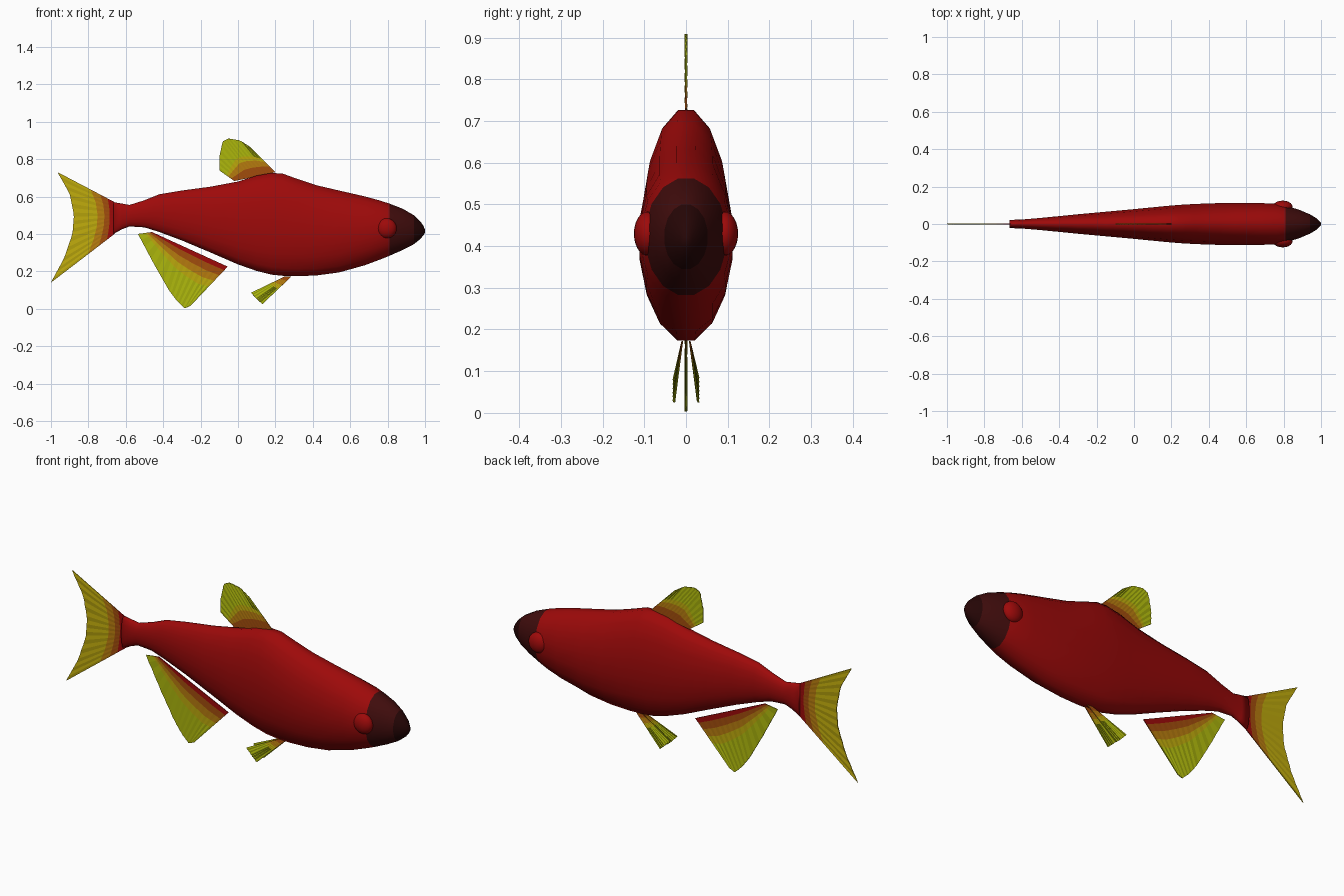
import bpy, bmesh, math

if "Cube" in bpy.data.objects:
    bpy.data.objects.remove(bpy.data.objects["Cube"])


def material(name, rgb):
    m = bpy.data.materials.new(name)
    m.diffuse_color = [(c / 255) ** 2.2 for c in rgb] + [1]
    m.use_nodes = True
    m.node_tree.nodes["Principled BSDF"].inputs["Base Color"].default_value = m.diffuse_color
    return m


RED = material("body red", (156, 18, 18))
SNOUT = material("snout brown", (66, 20, 20))
NOSE = material("nose dark", (42, 14, 14))
BROWN = material("fin brown", (160, 78, 20))
ORANGE = material("fin orange", (180, 122, 22))
GOLD = material("fin gold", (186, 166, 20))
LIME = material("fin lime", (170, 180, 20))


def finish(name, bm, mats, smooth=True):
    bmesh.ops.recalc_face_normals(bm, faces=bm.faces[:])
    me = bpy.data.meshes.new(name)
    bm.to_mesh(me)
    bm.free()
    for m in mats:
        me.materials.append(m)
    for p in me.polygons:
        p.use_smooth = smooth
    ob = bpy.data.objects.new(name, me)
    bpy.context.collection.objects.link(ob)
    return ob


# Body: lofted oval sections (x, top z, bottom z, half width)
SECTIONS = [
    (-0.665, .570, .400, .022), (-0.62, .562, .425, .024),
    (-0.58, .555, .440, .026), (-0.50, .580, .435, .033),
    (-0.42, .612, .410, .041), (-0.30, .632, .365, .053),
    (-0.15, .652, .302, .067), (0.00, .680, .237, .081),
    (0.10, .712, .202, .091), (0.18, .726, .182, .099),
    (0.24, .722, .176, .104), (0.32, .693, .174, .109),
    (0.42, .660, .178, .113), (0.54, .632, .194, .114),
    (0.68, .600, .233, .114), (0.76, .578, .263, .110),
    (0.81, .562, .283, .099), (0.88, .535, .314, .079),
    (0.94, .500, .345, .053), (0.975, .467, .373, .032),
    (0.993, .440, .395, .015), (1.0, .422, .409, .005),
]
SIDES = 16
bm = bmesh.new()
rings = []
for x, top, bot, w in SECTIONS:
    mid, half = (top + bot) / 2, (top - bot) / 2 / math.cos(math.pi / SIDES)
    rings.append([bm.verts.new((x, w * math.sin(a), mid + half * math.cos(a)))
                  for a in [(i + .5) * 2 * math.pi / SIDES for i in range(SIDES)]])
for r0, r1, s in zip(rings, rings[1:], SECTIONS):
    for i in range(SIDES):
        j = (i + 1) % SIDES
        f = bm.faces.new((r0[i], r0[j], r1[j], r1[i]))
        f.material_index = 2 if s[0] > .93 else 1 if s[0] > .8 else 0
bm.faces.new(rings[0])
bm.faces.new(rings[-1]).material_index = 2
finish("body", bm, (RED, SNOUT, NOSE))

# Eyes: flattened bulges on both sides of the head
for side, label in ((-1, "right"), (1, "left")):
    bm = bmesh.new()
    bmesh.ops.create_uvsphere(bm, u_segments=20, v_segments=12, radius=1)
    for v in bm.verts:
        v.co = (.795 + .053 * v.co.x, side * .092 + .033 * v.co.y, .43 + .053 * v.co.z)
    finish(label + "_eye", bm, (RED,))


def along(points, t):
    s = t * (len(points) - 1)
    i = min(int(s), len(points) - 2)
    f = s - i
    return [a + (b - a) * f for a, b in zip(points[i], points[i + 1])]


# Fin: thin ribbed sheet lofted from a base line to an outer edge, in colour bands
def fin(name, base, edge, bands, y0=0, y1=0, cols=24):
    bm = bmesh.new()
    levels = [0] + [b[0] for b in bands]
    rows = []
    for t in levels:
        row = []
        for c in range(cols + 1):
            a, b = along(base, c / cols), along(edge, c / cols)
            ripple = .0012 * t * (-1) ** c
            row.append(bm.verts.new((a[0] + (b[0] - a[0]) * t,
                                     y0 + (y1 - y0) * t + ripple,
                                     a[1] + (b[1] - a[1]) * t)))
        rows.append(row)
    for k in range(len(bands)):
        for c in range(cols):
            f = bm.faces.new((rows[k][c], rows[k][c + 1], rows[k + 1][c + 1], rows[k + 1][c]))
            f.material_index = k
    ob = finish(name, bm, [b[1] for b in bands], smooth=False)
    mod = ob.modifiers.new("thickness", "SOLIDIFY")
    mod.thickness = .004
    mod.offset = 0


fin("tail_fin",
    [(-.66, .57), (-.66, .40)],
    [(-.965, .73), (-.90, .615), (-.877, .50), (-.885, .40), (-.93, .27), (-1, .14)],
    [(.12, RED), (.25, BROWN), (.42, ORANGE), (1, GOLD)])

fin("dorsal_fin",
    [(.20, .73), (.09, .705), (-.02, .683)],
    [(.065, .865), (.01, .90), (-.05, .91), (-.082, .895), (-.1, .81), (-.1, .74)],
    [(.22, BROWN), (.40, ORANGE), (.52, GOLD), (1, LIME)])

fin("anal_fin",
    [(-.46, .41), (-.055, .225)],
    [(-.535, .40), (-.45, .24), (-.37, .10), (-.325, .04), (-.285, .002), (-.255, .015)],
    [(.09, RED), (.22, BROWN), (.36, ORANGE), (.5, GOLD), (1, LIME)])

# Pelvic fins: a pair splayed outwards
for side, label in ((-1, "right"), (1, "left")):
    fin(label + "_pelvic_fin",
        [(.285, .172), (.25, .172)],
        [(.13, .025), (.10, .052), (.07, .085)],
        [(.15, BROWN), (.32, ORANGE), (.45, GOLD), (1, LIME)],
        side * .009, side * .029, 12)
